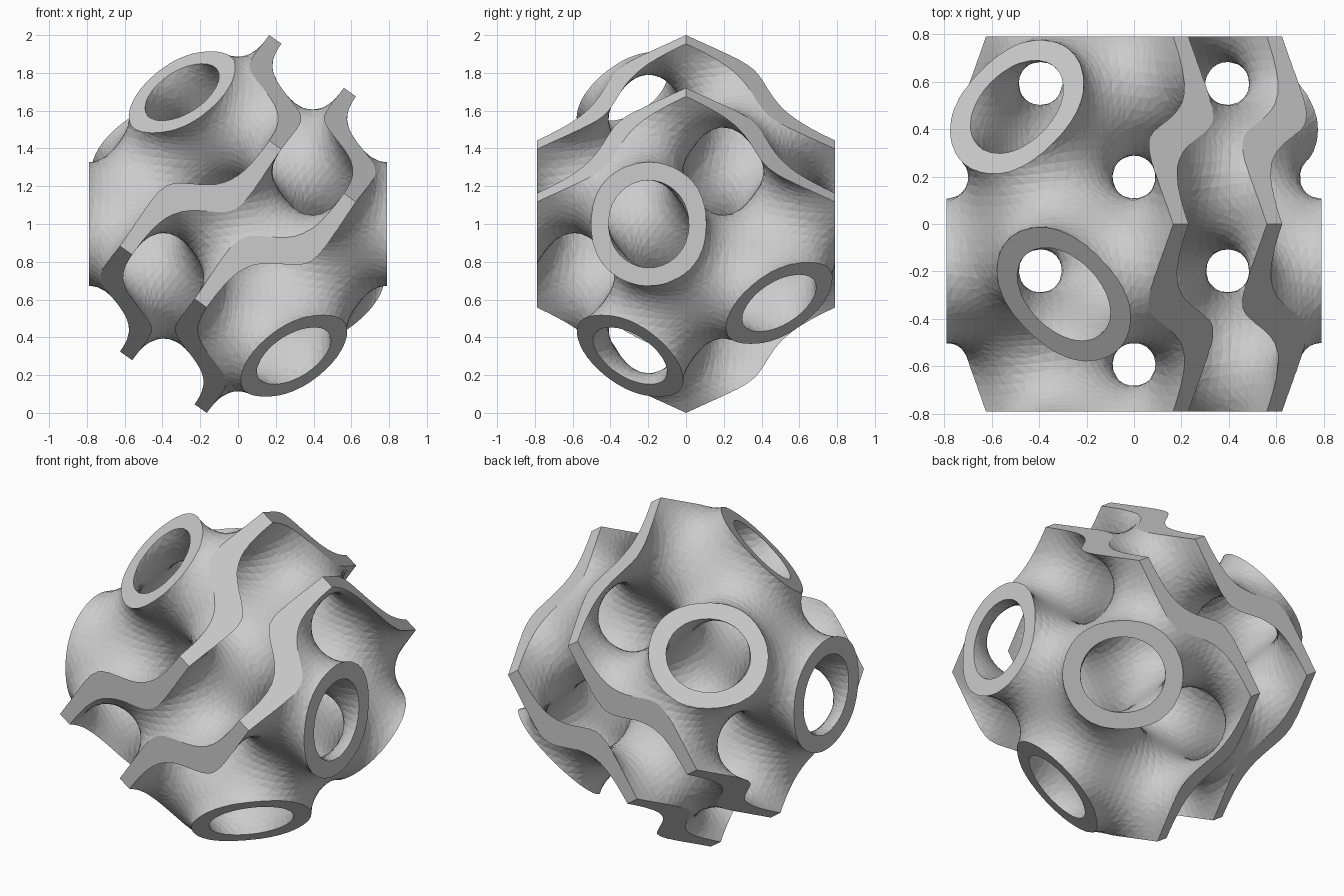
import bpy, bmesh
from math import sin, cos, pi, sqrt
from mathutils import Vector

if "Cube" in bpy.data.objects:
    bpy.data.objects.remove(bpy.data.objects["Cube"])

CELL = 1.117            # lattice period = apex radius of the bounding solid
S = CELL / (2 * pi)
T = 0.38                # half thickness of the wall in field units
H = 0.047               # sampling step


def field(p):
    """Gyroid field, turned 45 degrees about z and shifted to the model centre."""
    u, v = p[0] / (S * sqrt(2)), p[1] / (S * sqrt(2))
    x, y, z = pi / 4 + u + v, -pi / 4 - u + v, 3 * pi / 4 + p[2] / S
    return sin(x) * cos(y) + sin(y) * cos(z) + sin(z) * cos(x)


def project(p, level):
    """Walk a point along the gradient onto the given level."""
    p, e = p.copy(), 1e-4
    for _ in range(4):
        g = Vector()
        for a in range(3):
            d = Vector()
            d[a] = e
            g[a] = (field(p + d) - field(p - d)) / (2 * e)
        p -= g * ((field(p) - level) / max(g.length_squared, 1e-6))
    return p


def to_object(bm, name):
    bmesh.ops.recalc_face_normals(bm, faces=bm.faces)
    mesh = bpy.data.meshes.new(name)
    bm.to_mesh(mesh)
    bm.free()
    ob = bpy.data.objects.new(name, mesh)
    bpy.context.collection.objects.link(ob)
    ob.location.z = 1
    return ob


# Sample the field on a grid a little larger than the bounding solid
nx, nz = int(0.79 / H) + 4, int(1.12 / H) + 4
val = {}
for i in range(-nx, nx + 1):
    for j in range(-nx, nx + 1):
        for k in range(-nz, nz + 1):
            val[i, j, k] = field((i * H + 0.003, j * H + 0.005, k * H + 0.007))

# Every sign change along a grid edge gives one quad joining four cells
cells, quads = {}, []
for q, a in val.items():
    for ax in range(3):
        r = list(q)
        r[ax] += 1
        b = val.get(tuple(r))
        if b is None or (a > 0) == (b > 0):
            continue
        hit = (Vector(q) + (Vector(r) - Vector(q)) * (a / (a - b))) * H
        hit += Vector((0.003, 0.005, 0.007))
        m, n = (ax + 1) % 3, (ax + 2) % 3
        quad = []
        for dm, dn in ((0, 0), (1, 0), (1, 1), (0, 1)):
            c = list(q)
            c[m] -= dm
            c[n] -= dn
            cells.setdefault(tuple(c), []).append(hit)
            quad.append(tuple(c))
        quads.append(quad if a > 0 else quad[::-1])

# Two offset sheets joined by a rim make the thick wall
bm = bmesh.new()
sheets = ({}, {})
for c, hits in cells.items():
    mid = project(sum(hits, Vector()) / len(hits), 0)
    for sheet, level in zip(sheets, (T, -T)):
        sheet[c] = bm.verts.new(project(mid, level))
edge_use = {}
for quad in quads:
    bm.faces.new([sheets[0][c] for c in quad])
    bm.faces.new([sheets[1][c] for c in reversed(quad)])
    for c, d in zip(quad, quad[1:] + quad[:1]):
        edge_use.setdefault(frozenset((c, d)), []).append((c, d))
for use in edge_use.values():
    if len(use) == 1:
        c, d = use[0]
        bm.faces.new((sheets[0][d], sheets[0][c], sheets[1][c], sheets[1][d]))
bmesh.ops.triangulate(bm, faces=bm.faces)
wall = to_object(bm, "gyroid_wall")

# Rhombic dodecahedron standing on a four-way corner
w = CELL / sqrt(2)
corners = [(0, 0, CELL), (0, 0, -CELL)]
corners += [(sx * w, sy * w, 0) for sx in (-1, 1) for sy in (-1, 1)]
for sgn in (-1, 1):
    for zz in (-CELL / 2, CELL / 2):
        corners += [(sgn * w, 0, zz), (0, sgn * w, zz)]
bm = bmesh.new()
for co in corners:
    bm.verts.new(co)
bmesh.ops.convex_hull(bm, input=bm.verts)
bmesh.ops.dissolve_limit(bm, angle_limit=0.02, verts=bm.verts, edges=bm.edges)
cutter = to_object(bm, "bounding_cutter")
cutter.hide_render = True

# Trim the wall to the solid
mod = wall.modifiers.new("trim", 'BOOLEAN')
mod.operation = 'INTERSECT'
mod.solver = 'EXACT'
mod.object = cutter
bpy.context.view_layer.objects.active = wall
wall.select_set(True)
bpy.ops.object.modifier_apply(modifier=mod.name)
bpy.data.objects.remove(cutter)
